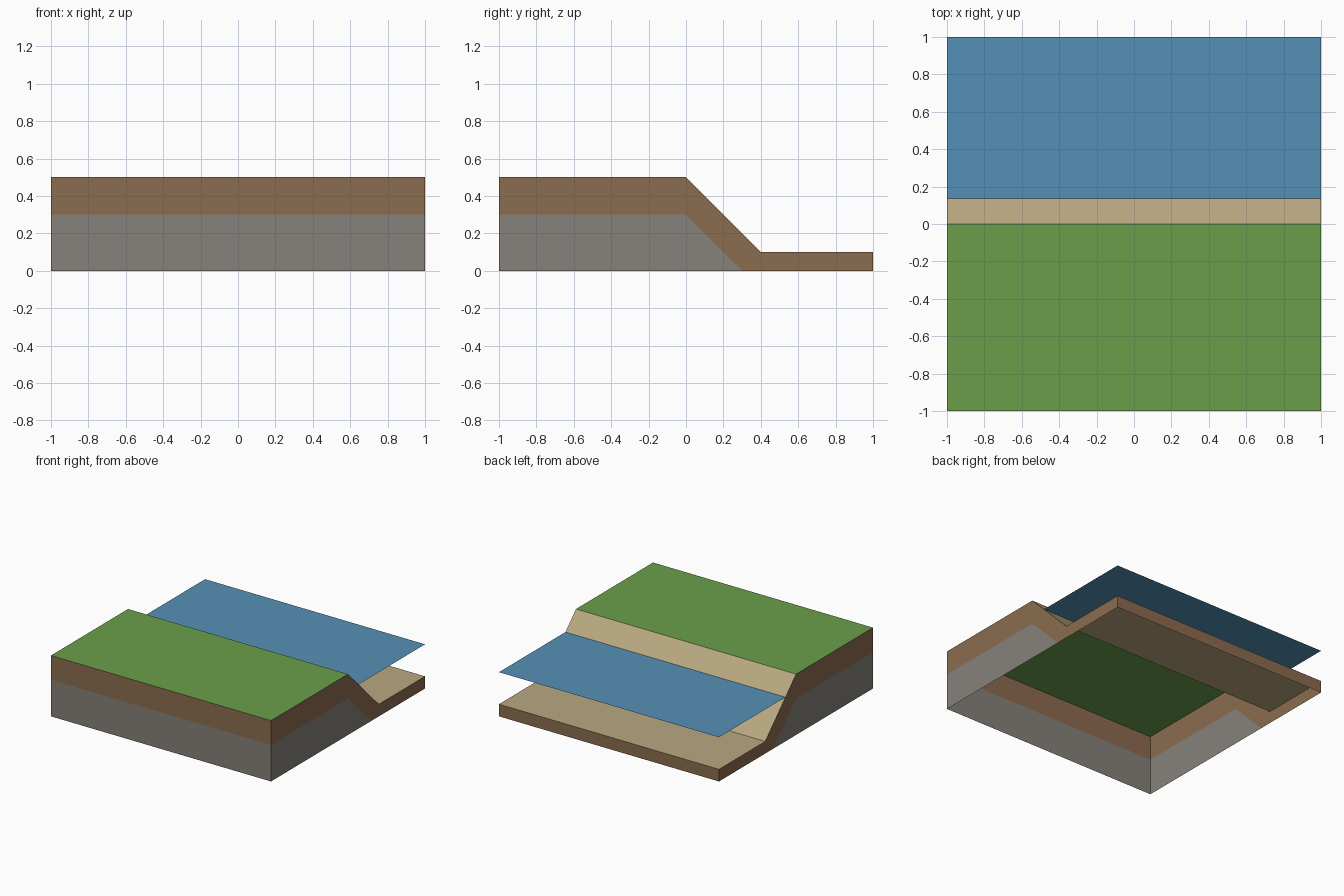
import bpy

if "Cube" in bpy.data.objects:
    bpy.data.objects.remove(bpy.data.objects["Cube"])


def material(name, rgb):
    """Flat colour given as 0-255 sRGB, stored as linear."""
    lin = [((c / 255 + 0.055) / 1.055) ** 2.4 for c in rgb]
    m = bpy.data.materials.new(name)
    m.diffuse_color = (*lin, 1)
    m.use_nodes = True
    m.node_tree.nodes["Principled BSDF"].inputs["Base Color"].default_value = m.diffuse_color
    return m


grass = material("grass green", (107, 158, 74))
sand = material("sand", (186, 168, 129))
soil = material("soil brown", (139, 108, 79))
stone = material("stone grey", (134, 129, 123))
water = material("water blue", (84, 144, 182))


def mesh_object(name, verts, faces, mat):
    me = bpy.data.meshes.new(name)
    me.from_pydata(verts, [], faces)
    me.materials.append(mat)
    ob = bpy.data.objects.new(name, me)
    bpy.context.collection.objects.link(ob)
    return ob


def strip(name, path, mat):
    """Sheet swept across x from -1 to 1 along (y, z) points."""
    verts = [(x, y, z) for y, z in path for x in (-1, 1)]
    faces = [(2 * i, 2 * i + 1, 2 * i + 3, 2 * i + 2) for i in range(len(path) - 1)]
    return mesh_object(name, verts, faces, mat)


def sides(name, quads, mat):
    """Matching (y, z) quads on the right and left side of the tile."""
    verts, faces = [], []
    for x in (1, -1):
        for q in quads:
            n = len(verts)
            verts += [(x, y, z) for y, z in q]
            f = (n, n + 1, n + 2, n + 3)[:len(q)]
            faces.append(f if x > 0 else f[::-1])
    return mesh_object(name, verts, faces, mat)


# Upper surfaces
strip("grass_bank", [(-1, 0.5), (0, 0.5)], grass)
strip("sand_bed", [(0, 0.5), (0.4, 0.1), (1, 0.1)], sand)
strip("water_surface", [(0.137, 0.363), (1, 0.363)], water)

# Front and back walls (the tile is hollow with an open bottom)
strip("front_stone", [(-1, 0), (-1, 0.3)], stone)
strip("front_soil", [(-1, 0.3), (-1, 0.5)], soil)
strip("back_soil", [(1, 0.1), (1, 0)], soil)

# Side walls: a soil layer following the bank over a stone core
sides("side_soil", [
    [(-1, 0.3), (0, 0.3), (0, 0.5), (-1, 0.5)],
    [(0, 0.3), (0.3, 0), (0.4, 0.1), (0, 0.5)],
    [(0.3, 0), (1, 0), (1, 0.1), (0.4, 0.1)],
], soil)
sides("side_stone", [
    [(-1, 0), (0, 0), (0, 0.3), (-1, 0.3)],
    [(0, 0), (0.3, 0), (0, 0.3)],
], stone)
